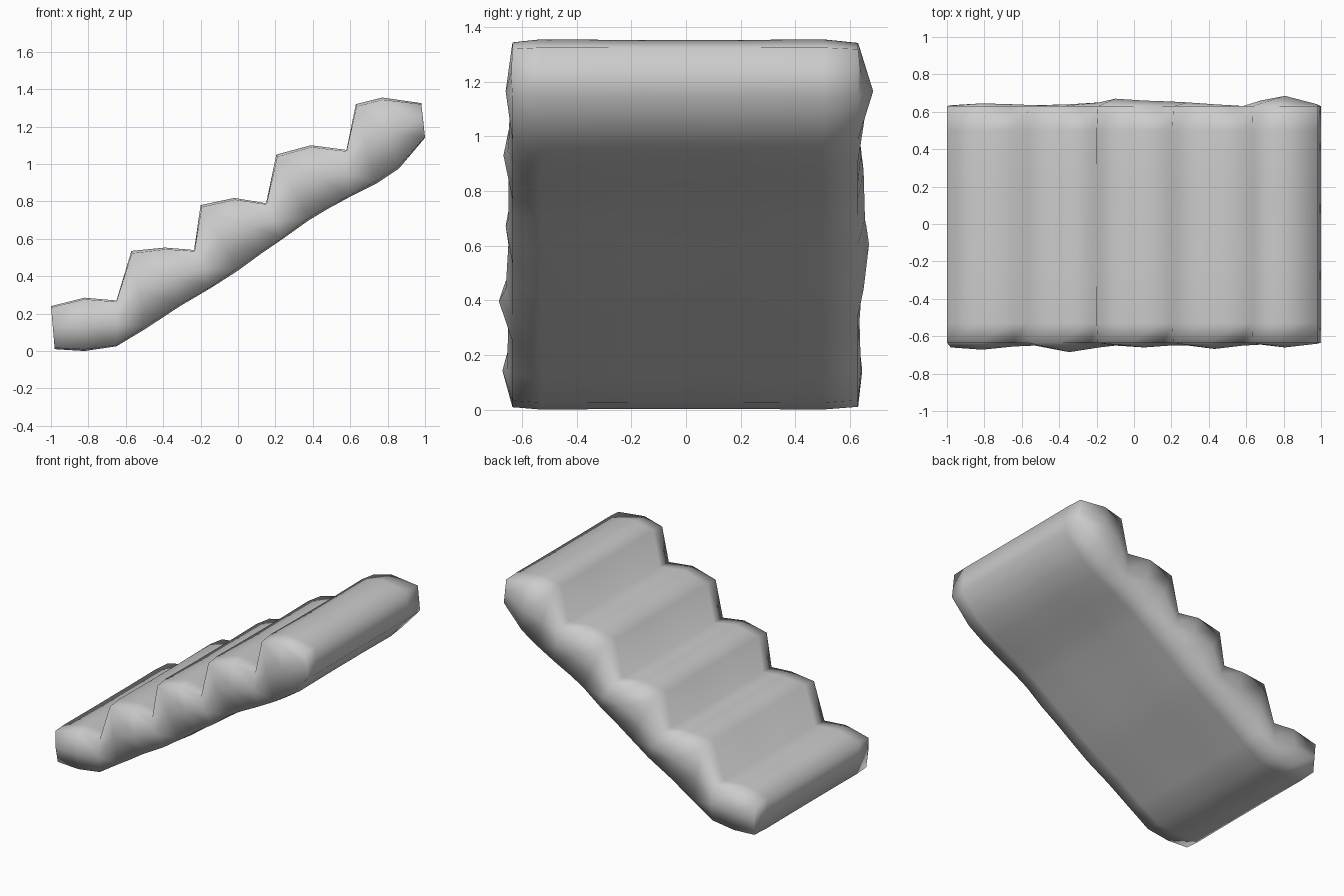
import bpy, bmesh

if "Cube" in bpy.data.objects:
    bpy.data.objects.remove(bpy.data.objects["Cube"])

# Stair profile: upper step line paired with the sloping underside (x, z)
top = [(-1, .24), (-.82, .285), (-.65, .27), (-.57, .535), (-.39, .553), (-.235, .54),
       (-.2, .78), (-.02, .818), (.15, .79), (.205, 1.05), (.39, 1.10), (.58, 1.075),
       (.63, 1.32), (.77, 1.355), (.98, 1.325)]
under = [(-.98, .01), (-.82, .0), (-.65, .025), (-.5, .115), (-.31, .24), (-.14, .34),
         (0, .43), (.13, .525), (.24, .60), (.38, .70), (.48, .76), (.6, .825),
         (.74, .895), (.86, .975), (1.0, 1.14)]
# Wavy bulge of each side wall along the steps
front = [.66, .672, .655, .65, .685, .66, .65, .66, .65, .65, .668, .65, .645, .66, .64]
back = [.635, .645, .64, .635, .64, .65, .67, .66, .655, .65, .64, .63, .66, .685, .64]
n = len(top)

bm = bmesh.new()


def ring(y, shrink):
    # One closed cross-section, pulled a little towards its centre line at the ends
    up, low = [], []
    for (ax, az), (bx, bz) in zip(top, under):
        mx, mz = (ax + bx) / 2, (az + bz) / 2
        up.append(bm.verts.new((mx + (ax - mx) * shrink, y, mz + (az - mz) * shrink)))
        low.append(bm.verts.new((mx + (bx - mx) * shrink, y, mz + (bz - mz) * shrink)))
    return up, low


# Tread surfaces and underside
stations = [(-.635, .94), (-.53, 1), (-.18, .985), (.18, .985), (.5, 1), (.63, .93)]
rings = [ring(y, s) for y, s in stations]
for (u0, l0), (u1, l1) in zip(rings, rings[1:]):
    a, b = u0 + l0[::-1], u1 + l1[::-1]
    for i in range(2 * n):
        j = (i + 1) % (2 * n)
        bm.faces.new((a[i], a[j], b[j], b[i]))

# Bulging side walls
for (up, low), bulge, sign in ((rings[0], front, -1), (rings[-1], back, 1)):
    mid = []
    for u, l, d in zip(up, low, bulge):
        p = u.co.lerp(l.co, .5)
        mid.append(bm.verts.new((p.x * .99, sign * d, p.z)))
    for i in range(n - 1):
        bm.faces.new((up[i], up[i + 1], mid[i + 1], mid[i]))
        bm.faces.new((mid[i], mid[i + 1], low[i + 1], low[i]))
    for i in (0, n - 1):
        bm.faces.new((up[i], mid[i], low[i]))

bmesh.ops.recalc_face_normals(bm, faces=bm.faces[:])
for f in bm.faces:
    f.smooth = True
mesh = bpy.data.meshes.new("stair_flight")
bm.to_mesh(mesh)
bm.free()
stairs = bpy.data.objects.new("stair_flight", mesh)
bpy.context.collection.objects.link(stairs)
